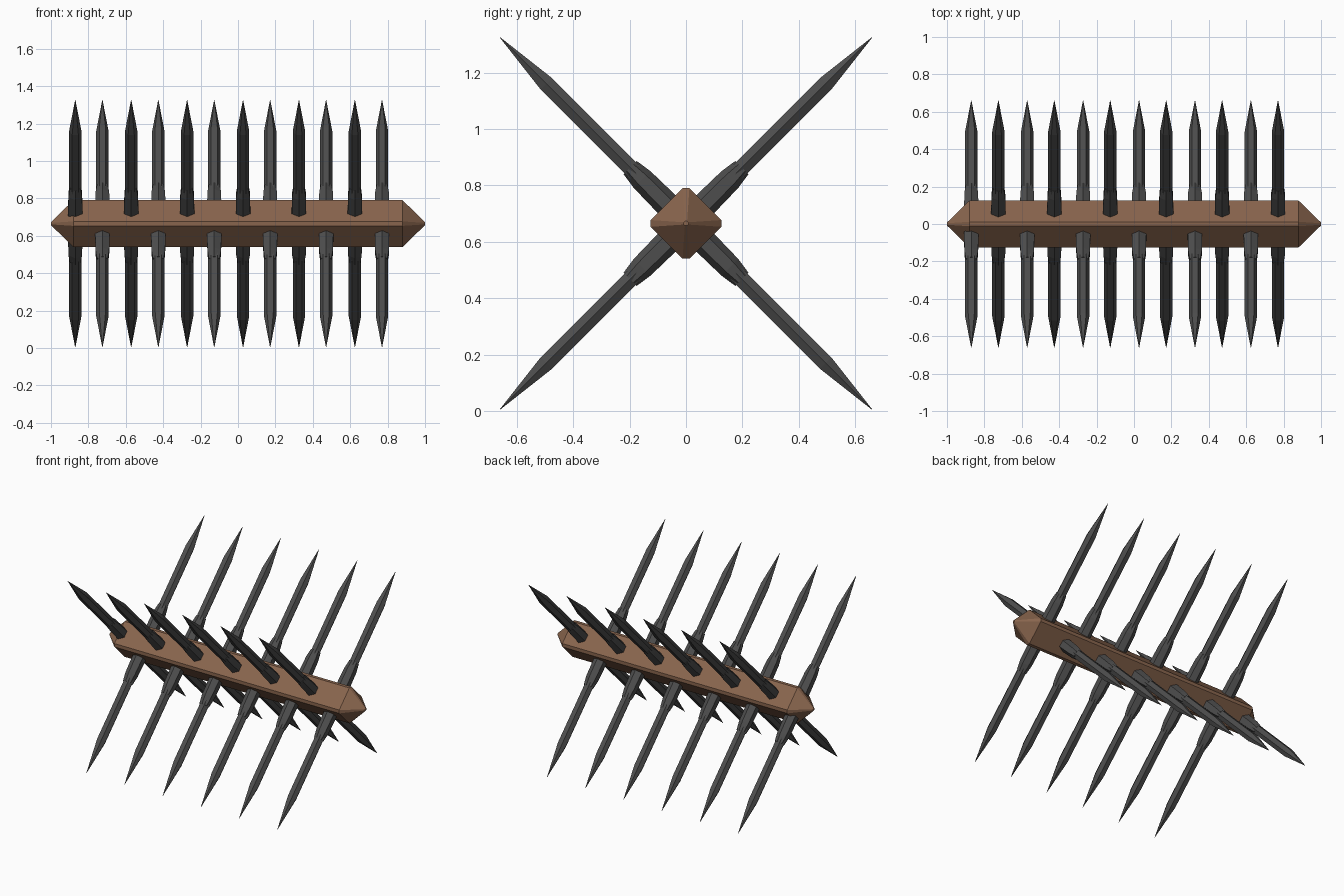
import bpy, bmesh, math
from mathutils import Matrix

if "Cube" in bpy.data.objects:
    bpy.data.objects.remove(bpy.data.objects["Cube"])

CZ = 0.665  # height of the beam axis


def material(name, rgb):
    m = bpy.data.materials.new(name)
    m.diffuse_color = (*rgb, 1)
    m.use_nodes = True
    m.node_tree.nodes["Principled BSDF"].inputs["Base Color"].default_value = m.diffuse_color
    return m


wood = material("brown_wood", (0.25, 0.13, 0.075))
dark = material("dark_stake", (0.075, 0.075, 0.075))


def loft(name, rings, mat, matrix):
    """Join cross-section rings (lists of points) into a closed solid."""
    bm = bmesh.new()
    loops = [[bm.verts.new(p) for p in ring] for ring in rings]
    n = len(loops[0])
    for a, b in zip(loops, loops[1:]):
        for i in range(n):
            j = (i + 1) % n
            bm.faces.new((a[i], a[j], b[j], b[i]))
    bm.faces.new(loops[0])
    bm.faces.new(loops[-1])
    bmesh.ops.recalc_face_normals(bm, faces=bm.faces)
    me = bpy.data.meshes.new(name)
    bm.to_mesh(me)
    bm.free()
    me.materials.append(mat)
    ob = bpy.data.objects.new(name, me)
    ob.matrix_world = matrix
    bpy.context.collection.objects.link(ob)
    return ob


def diamond(x, r, c):
    """Square on its corner with each corner cut by c."""
    return [(x, r, -c), (x, r, c), (x, c, r), (x, -c, r),
            (x, -r, c), (x, -r, -c), (x, -c, -r), (x, c, -r)]


def hexagon(z, r, start):
    return [(r * math.cos(start + i * math.pi / 3),
             r * math.sin(start + i * math.pi / 3), z) for i in range(6)]


# Beam with pointed ends
loft("beam", [diamond(x, r, c) for x, r, c in (
    (-1, 0.008, 0.004), (-0.88, 0.125, 0.012),
    (0.88, 0.125, 0.012), (1, 0.008, 0.004))], wood, Matrix.Translation((0, 0, CZ)))

# Stakes in two crossed rows, with a collar where each leaves the beam
shaft = ((-0.933, 0.001), (-0.70, 0.033), (0.70, 0.033), (0.933, 0.001))
collar = ((0.08, 0.045), (0.22, 0.042), (0.28, 0.033))
for row, x0, tilt in (("a", -0.87, 45), ("b", -0.725, -45)):
    for k in range(6):
        x = x0 + 0.299 * k
        place = Matrix.Translation((x, 0, CZ)) @ Matrix.Rotation(math.radians(tilt), 4, 'X')
        loft(f"stake_{row}_{k}", [hexagon(z, r, 0) for z, r in shaft], dark, place)
        for side, turn in (("upper", 0), ("lower", math.pi)):
            loft(f"collar_{row}_{k}_{side}",
                 [hexagon(z, r, math.pi / 6) for z, r in collar], dark,
                 place @ Matrix.Rotation(turn, 4, 'X'))
